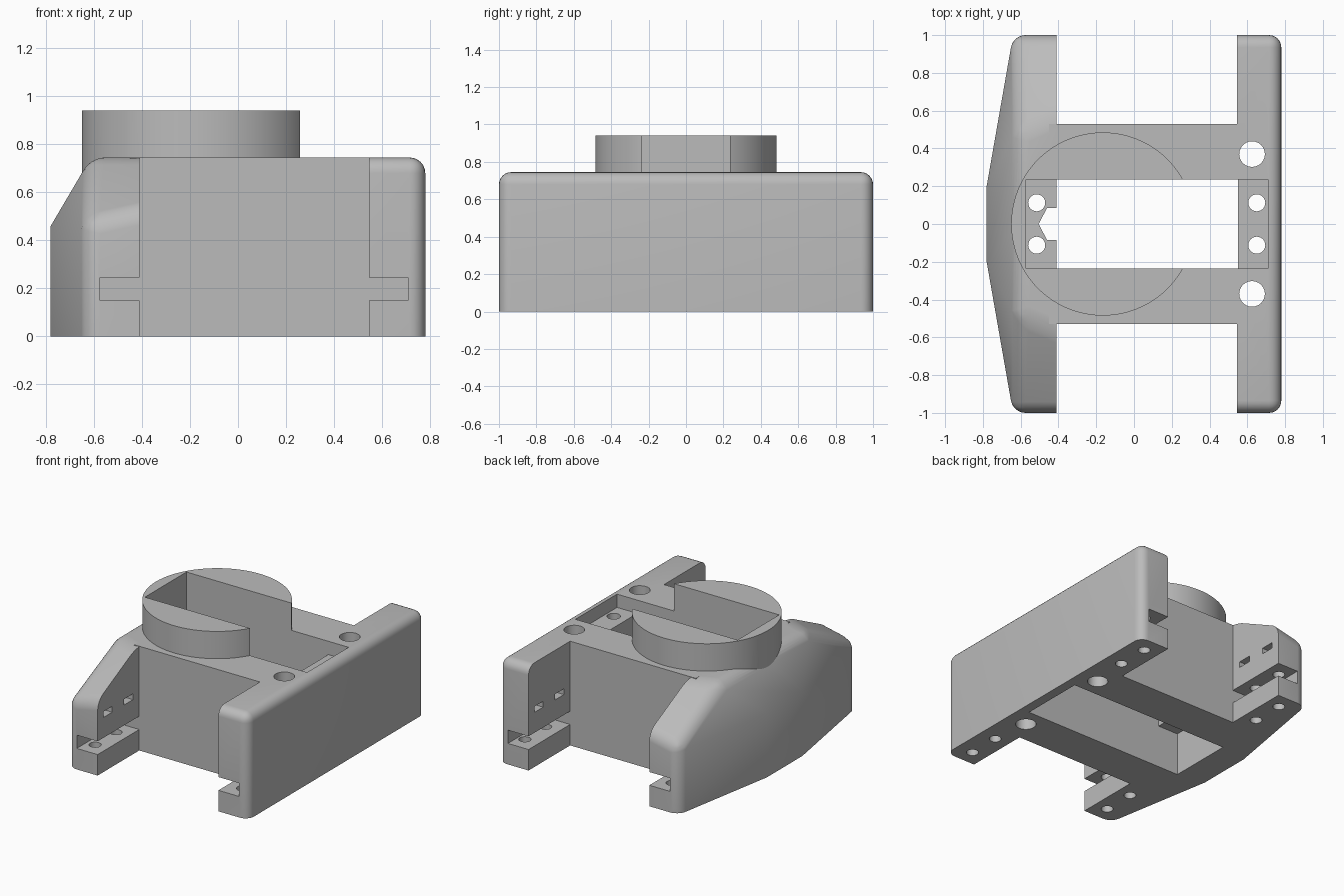
import bpy, bmesh
from mathutils import Matrix, Vector

cube = bpy.data.objects.get("Cube")
if cube:
    bpy.data.objects.remove(cube, do_unlink=True)

grey = bpy.data.materials.new("plain grey")
grey.use_nodes = True
colour = (0.5, 0.5, 0.5, 1)
grey.diffuse_color = colour
grey.node_tree.nodes["Principled BSDF"].inputs["Base Color"].default_value = colour

H = 0.745            # body height
IN_L, IN_R = -0.41, 0.545   # inner faces of the two side walls


def make(name, bm):
    bmesh.ops.recalc_face_normals(bm, faces=bm.faces)
    mesh = bpy.data.meshes.new(name)
    bm.to_mesh(mesh)
    bm.free()
    mesh.materials.append(grey)
    ob = bpy.data.objects.new(name, mesh)
    bpy.context.collection.objects.link(ob)
    return ob


def hull(name, points, rounded=None, radius=0.065):
    """Convex solid; edges picked by the rule are rounded."""
    bm = bmesh.new()
    for p in points:
        bm.verts.new(p)
    bmesh.ops.convex_hull(bm, input=bm.verts)
    bmesh.ops.dissolve_limit(bm, angle_limit=0.03, verts=bm.verts, edges=bm.edges)
    if rounded:
        edges = [e for e in bm.edges if rounded(e.verts[0].co, e.verts[1].co)]
        bmesh.ops.bevel(bm, geom=edges, offset=radius, segments=6, profile=0.5,
                        affect='EDGES', clamp_overlap=True)
    return make(name, bm)


def box(name, x, y, z, rounded=None):
    return hull(name, [(a, b, c) for a in x for b in y for c in z], rounded)


def cylinder(name, x, y, r, z0, z1, sides):
    bm = bmesh.new()
    bmesh.ops.create_cone(bm, cap_ends=True, segments=sides, radius1=r, radius2=r,
                          depth=z1 - z0,
                          matrix=Matrix.Translation((x, y, (z0 + z1) / 2)))
    return make(name, bm)


def combine(target, other, op):
    mod = target.modifiers.new("combine", 'BOOLEAN')
    mod.operation, mod.solver, mod.object = op, 'EXACT', other
    bpy.context.view_layer.objects.active = target
    bpy.ops.object.modifier_apply(modifier=mod.name)
    bpy.data.objects.remove(other, do_unlink=True)


def both_on(a, b, axis, value):
    return abs(a[axis] - value) < 1e-3 and abs(b[axis] - value) < 1e-3


# Faceted side wall: slanted in plan, sloping down to both ends
pts = []
for s in (-1, 1):
    pts += [(-0.78, s * 0.2, 0), (-0.78, s * 0.2, 0.46),
            (-0.64, s, 0), (-0.64, s, 0.481), (IN_L, s, 0), (IN_L, s, 0.53),
            (IN_L, s * 0.57, H), (-0.62, s * 0.48, H)]
body = hull("holder_body", pts, lambda a, b: min(a.x, b.x) > -0.77
            and not both_on(a, b, 2, 0) and not both_on(a, b, 0, IN_L))

# Plain side wall with rounded outer edges
wall = box("plain_wall", (IN_R, 0.78), (-1, 1), (0, H),
           lambda a, b: not both_on(a, b, 2, 0) and not both_on(a, b, 0, IN_R))

# Middle block, raised round collar
combine(body, box("middle_block", (IN_L - 0.04, IN_R + 0.04), (-0.53, 0.53), (0, H)), 'UNION')
combine(body, wall, 'UNION')
combine(body, cylinder("collar", -0.165, 0, 0.485, 0.5, 0.94, 96), 'UNION')

# Long pocket through everything, with a mounting ledge at each end
combine(body, box("pocket", (-0.572, 0.71), (-0.235, 0.235), (-0.1, 1.1)), 'DIFFERENCE')
for x in ((-0.6, IN_L), (0.55, 0.74)):
    combine(body, box("ledge", x, (-0.26, 0.26), (0.31, 0.65)), 'UNION')

# Pointed cable notch in one ledge
notch = [(x, y, z) for z in (0.2, 0.75)
         for x, y in ((-0.38, -0.085), (-0.38, 0.085), (-0.46, 0.085),
                      (-0.505, 0), (-0.46, -0.085))]
combine(body, hull("notch", notch), 'DIFFERENCE')

for s in (-1, 1):
    # Large through holes and ledge screw holes
    combine(body, cylinder("bolt_hole", 0.625, s * 0.37, 0.068, -0.1, 0.9, 24), 'DIFFERENCE')
    for x in (-0.515, 0.65):
        combine(body, cylinder("ledge_hole", x, s * 0.112, 0.045, 0.2, 0.75, 24), 'DIFFERENCE')
    for x, hole_x in (((-0.575, IN_L + 0.05), -0.51), ((IN_R - 0.05, 0.708), 0.655)):
        # Groove along each arm, screw holes below and nut windows above
        y = sorted((s * 0.53, s * 1.1))
        combine(body, box("groove", x, y, (0.15, 0.245)), 'DIFFERENCE')
        for yc in (s * 0.65, s * 0.885):
            combine(body, cylinder("arm_hole", hole_x, yc, 0.04, -0.1, 0.41, 20), 'DIFFERENCE')
            combine(body, box("nut_window", x, (yc - 0.05, yc + 0.05), (0.39, 0.432)), 'DIFFERENCE')

# Smooth rounded areas, keep the hard edges
bpy.ops.object.select_all(action='DESELECT')
body.select_set(True)
bpy.context.view_layer.objects.active = body
bpy.ops.object.shade_smooth_by_angle(angle=0.4)
